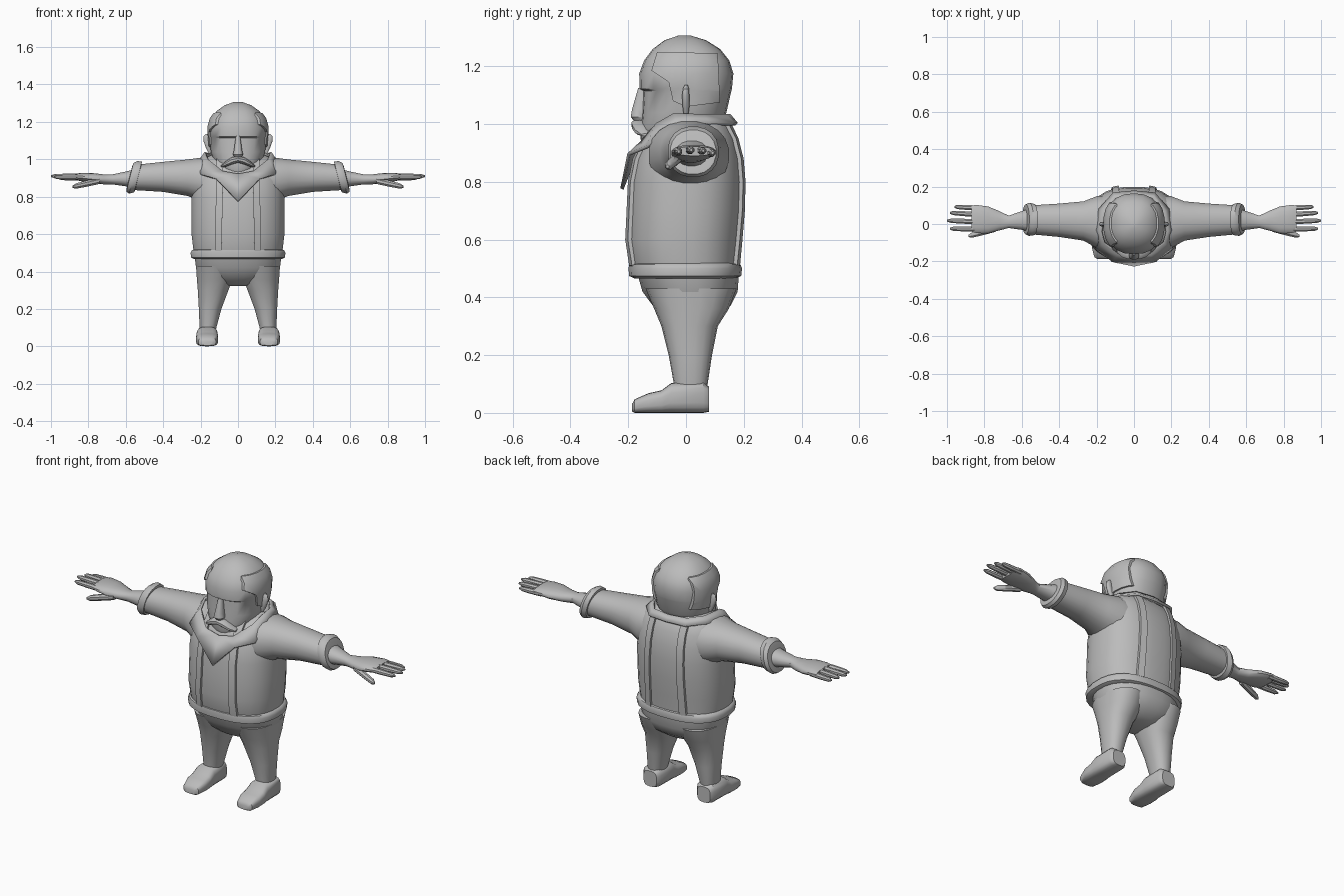
import bpy, bmesh, math

if "Cube" in bpy.data.objects:
    bpy.data.objects.remove(bpy.data.objects["Cube"])

grey = bpy.data.materials.new("plain grey")
grey.diffuse_color = (0.5, 0.5, 0.5, 1)
grey.use_nodes = True
grey.node_tree.nodes["Principled BSDF"].inputs["Base Color"].default_value = grey.diffuse_color
AXES = {'x': lambda t, u, v: (t, u, v), 'y': lambda t, u, v: (u, t, v), 'z': lambda t, u, v: (u, v, t)}


def finish(name, bm, mirror=False):
    bmesh.ops.recalc_face_normals(bm, faces=bm.faces)
    me = bpy.data.meshes.new(name)
    bm.to_mesh(me)
    bm.free()
    me.materials.append(grey)
    ob = bpy.data.objects.new(name, me)
    bpy.context.collection.objects.link(ob)
    if mirror:
        ob.modifiers.new("mirror", 'MIRROR')
    return ob


def loft(name, axis, rings, n=2.2, seg=20, mirror=False, shear=None):
    """Rings of (t, u0, u1, v0, v1) joined along an axis, rounded by exponent n."""
    bm = bmesh.new()
    loops = []
    for t, u0, u1, v0, v1 in rings:
        loop = []
        for i in range(seg):
            a = 2 * math.pi * (i + 0.5) / seg
            c, s = math.cos(a), math.sin(a)
            u = (u0 + u1) / 2 + (u1 - u0) / 2 * math.copysign(abs(c) ** (2 / n), c)
            v = (v0 + v1) / 2 + (v1 - v0) / 2 * math.copysign(abs(s) ** (2 / n), s)
            tt = t + (shear[0] * (v - shear[1]) if shear else 0)
            loop.append(bm.verts.new(AXES[axis](tt, u, v)))
        loops.append(loop)
    for a, b in zip(loops, loops[1:]):
        for i in range(seg):
            j = (i + 1) % seg
            bm.faces.new((a[i], a[j], b[j], b[i]))
    bm.faces.new(loops[0])
    bm.faces.new(loops[-1])
    return finish(name, bm, mirror)


def body(rows, grow=0):
    return [(z, -r - grow, r + grow, a - grow, b + grow) for z, r, a, b in rows]


# Torso and rolled hem
TORSO = [(.47, .235, -.18, .18), (.52, .24, -.195, .183), (.6, .25, -.205, .19), (.7, .25, -.2, .198),
         (.8, .25, -.195, .2), (.88, .245, -.178, .193), (.95, .23, -.145, .175),
         (1.0, .195, -.1, .15), (1.03, .13, -.05, .12)]
loft("torso", 'z', body(TORSO), 2.4, 28)
loft("hem", 'z', body([(.466, .235, -.18, .175), (.474, .252, -.198, .192), (.5, .255, -.2, .195),
                       (.514, .247, -.198, .19), (.52, .235, -.18, .175)]), 2.5, 28)


# Raised straps running over the shoulders, front and back
def torso_y(x, z, side):
    for p, q in zip(TORSO, TORSO[1:]):
        if p[0] <= z <= q[0]:
            f = (z - p[0]) / (q[0] - p[0])
            r, a, b = [p[k] + f * (q[k] - p[k]) for k in (1, 2, 3)]
            return (a + b) / 2 + side * (b - a) / 2 * max(0, 1 - (x / r) ** 2.4) ** (1 / 2.4)


bm = bmesh.new()
prev = None
zs = [.51, .6, .7, .8, .88, .95, 1.0]
for side, z in [(-1, z) for z in zs] + [(1, z) for z in reversed(zs)]:
    k = (z - .5) * .02
    out = .012 if z < .97 else .008
    x0, x1 = .088 - k, .124 - k
    lift = .012 if z > .97 else 0
    row = [bm.verts.new((x, torso_y(x, z, side) + side * o, z + (lift if o > 0 else -.01)))
           for x, o in ((x0, -.02), (x0, out), (x1, out), (x1, -.02))]
    if prev:
        for i in range(4):
            j = (i + 1) % 4
            bm.faces.new((prev[i], prev[j], row[j], row[i]))
    else:
        bm.faces.new(row)
    prev = row
bm.faces.new(prev)
finish("shoulder_strap", bm, True)

# Pointed collar: inner and outer edge from the front point to the nape
INNER = [(0, -.165, .92), (.085, -.155, .935), (.16, -.1, 1.0), (.175, -.04, 1.035), (.155, .06, 1.03),
         (.1, .135, 1.03), (0, .15, 1.03)]
OUTER = [(0, -.222, .775), (.115, -.198, .895), (.2, -.135, .92), (.205, -.03, .99), (.185, .08, 1.0),
         (.11, .165, 1.0), (0, .175, 1.0)]
bm = bmesh.new()
inner = [bm.verts.new(p) for p in INNER]
outer = [bm.verts.new(p) for p in OUTER]
for i in range(len(INNER) - 1):
    bm.faces.new((inner[i], inner[i + 1], outer[i + 1], outer[i]))
collar = finish("collar", bm, True)
solid = collar.modifiers.new("thickness", 'SOLIDIFY')
solid.thickness = .012
solid.offset = 0

# Trousers
loft("trouser_seat", 'z', body([(.49, .235, -.172, .185), (.42, .226, -.152, .18), (.37, .2, -.115, .155),
                                (.335, .12, -.075, .11), (.322, .06, -.04, .07)]), 2.3, 24)
loft("trouser_leg", 'z', [(.43, .02, .226, -.14, .175), (.36, .028, .221, -.11, .148), (.3, .05, .216, -.085, .11),
                          (.2, .088, .21, -.06, .09), (.1, .115, .206, -.042, .075), (.07, .12, .2, -.04, .07)],
     2.3, 18, True)

# Shoes
loft("shoe", 'y', [(-.187, .135, .195, .005, .03), (-.178, .118, .212, 0, .047), (-.13, .106, .225, 0, .068),
                   (-.085, .106, .225, 0, .078), (-.05, .108, .222, 0, .104), (.06, .11, .22, 0, .106),
                   (.08, .125, .205, .004, .09)], 3.2, 18, True)

# Sleeves and cuffs
loft("sleeve", 'x', [(.1, -.13, .15, .75, 1.015), (.2, -.13, .15, .775, 1.01), (.27, -.09, .122, .803, 1.0),
                     (.4, -.07, .11, .825, .987), (.56, -.055, .1, .835, .97)], 2.2, 20, True)
loft("cuff", 'x', [(.53, -.045, .09, .84, .965), (.535, -.06, .108, .822, .988), (.56, -.064, .114, .816, .992),
                   (.578, -.055, .104, .826, .98), (.58, -.04, .09, .842, .962)], 2.2, 20, True, (-.25, .905))

# Hands
loft("forearm_and_palm", 'x', [(.54, -.045, .09, .85, .95), (.6, -.032, .07, .855, .935),
                               (.67, -.022, .045, .865, .92), (.72, -.035, .07, .866, .92),
                               (.78, -.052, .095, .872, .927), (.84, -.05, .103, .882, .928),
                               (.87, -.042, .1, .89, .922)], 2.2, 16, True)


def finger(name, a, b, r):
    rows = []
    for f, k in ((0, 1), (.5, 1), (.88, .85), (1, .35)):
        x, y, z = [p + f * (q - p) for p, q in zip(a, b)]
        rows.append((x, y - r * k, y + r * k, z - r * k, z + r * k))
    loft(name, 'x', rows, 2, 8, True)


for name, y0, y1, x1, z in (("little_finger", .085, .092, .96, .9), ("ring_finger", .05, .06, .985, .908),
                            ("middle_finger", .012, .018, 1.0, .91), ("index_finger", -.028, -.025, .985, .905)):
    finger(name, (.83, y0, z), (x1, y1, z), .0145)
finger("thumb", (.74, -.025, .885), (.885, -.064, .853), .018)

# Head with a ledge at the brow
HEAD = [(.925, .06, -.15, 0), (.95, .105, -.158, .08), (.99, .13, -.156, .115), (1.04, .146, -.152, .14),
        (1.115, .153, -.148, .157), (1.122, .154, -.161, .159), (1.175, .156, -.162, .164),
        (1.22, .143, -.145, .15), (1.26, .113, -.115, .118), (1.29, .07, -.075, .07), (1.307, .02, -.025, .015)]
loft("head", 'z', body(HEAD), 2.3, 22)

# Raised hair on the sides, trimmed to its outline
hair = loft("side_hair", 'z', body(HEAD, .009), 2.3, 22)
bm = bmesh.new()
rim = [bm.verts.new((.09, y, z)) for y, z in ((-.1, 1.25), (.11, 1.245), (.118, 1.075), (0, 1.06), (-.045, 1.08),
                                              (-.06, 1.145), (-.12, 1.185))]
face = bm.faces.new(rim)
top = bmesh.ops.extrude_face_region(bm, geom=[face])
bmesh.ops.translate(bm, vec=(.2, 0, 0), verts=[v for v in top["geom"] if isinstance(v, bmesh.types.BMVert)])
cutter = finish("hair_outline_cutter", bm, True)
cutter.hide_render = True
cutter.display_type = 'WIRE'
trim = hair.modifiers.new("trim", 'BOOLEAN')
trim.operation = 'INTERSECT'
trim.object = cutter

# Face parts
loft("nose", 'z', [(1.125, -.012, .012, -.166, -.13), (1.05, -.022, .022, -.188, -.13),
                   (1.025, -.028, .028, -.192, -.13), (1.012, -.02, .02, -.182, -.13)], 2.4, 12)
loft("moustache", 'x', [(0, -.19, -.13, .982, 1.018), (.035, -.188, -.13, .972, 1.01),
                        (.065, -.178, -.12, .96, .99), (.09, -.155, -.11, .957, .968)], 2.2, 10, True)
loft("ear", 'z', [(1.03, .145, .156, -.008, .008), (1.06, .14, .172, -.012, .012), (1.1, .145, .186, -.014, .012),
                  (1.125, .145, .184, -.01, .01), (1.135, .15, .172, -.005, .006)], 2.2, 12, True)

# Smooth shading with crisp edges
bpy.ops.object.select_all(action='DESELECT')
for ob in bpy.context.scene.objects:
    if ob is not cutter:
        ob.select_set(True)
        bpy.context.view_layer.objects.active = ob
bpy.ops.object.shade_smooth_by_angle(angle=math.radians(40))
